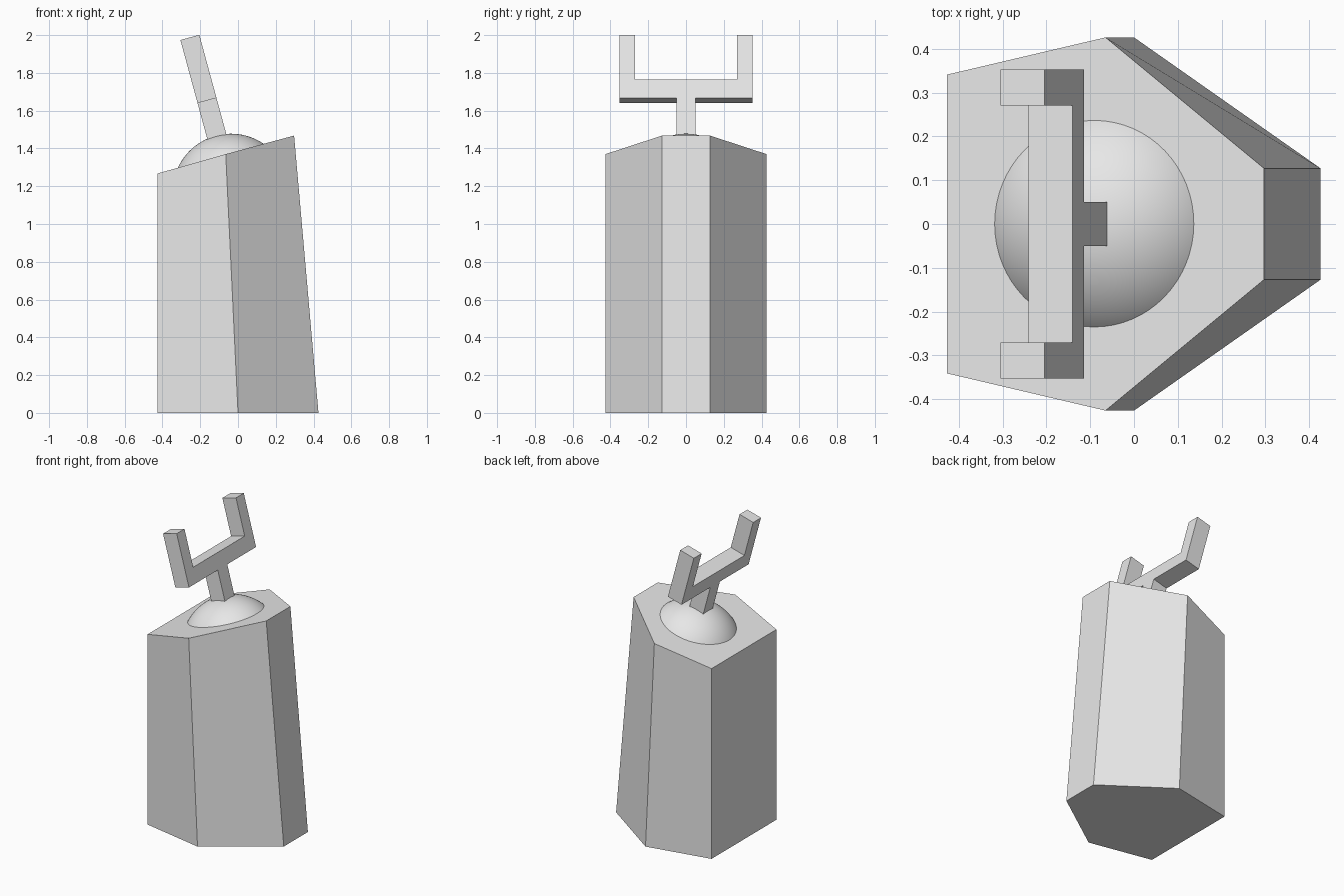
import bpy, bmesh, math
from mathutils import Matrix, Vector

cube = bpy.data.objects.get("Cube")
if cube:
    bpy.data.objects.remove(cube, do_unlink=True)

grey = bpy.data.materials.new("light grey")
grey.use_nodes = True
GREY = (0.8, 0.8, 0.8, 1)
grey.diffuse_color = GREY
grey.node_tree.nodes["Principled BSDF"].inputs["Base Color"].default_value = GREY

# Frame of the sloping top: local z is the slope's normal
SLOPE = Matrix.Translation((-0.09, 0, 1.362)) @ Matrix.Rotation(math.radians(-15.2), 4, 'Y')


def finish(name, bm, matrix=Matrix()):
    bmesh.ops.transform(bm, matrix=matrix, verts=bm.verts)
    bmesh.ops.recalc_face_normals(bm, faces=bm.faces)
    mesh = bpy.data.meshes.new(name)
    bm.to_mesh(mesh)
    bm.free()
    mesh.materials.append(grey)
    obj = bpy.data.objects.new(name, mesh)
    bpy.context.collection.objects.link(obj)
    return obj


# Six-sided pedestal: (bottom x, top x, top z, half width) for each mirrored pair
pairs = [(-0.427, -0.427, 1.267, 0.341), (0, -0.065, 1.37, 0.426), (0.426, 0.297, 1.468, 0.127)]
ring = [(p, -1) for p in pairs] + [(p, 1) for p in reversed(pairs)]
bm = bmesh.new()
low = [bm.verts.new((p[0], s * p[3], 0)) for p, s in ring]
high = [bm.verts.new((p[1], s * p[3], p[2])) for p, s in ring]
bm.faces.new(low)
bm.faces.new(high)
for i in range(len(ring)):
    j = (i + 1) % len(ring)
    bm.faces.new((low[i], low[j], high[j], high[i]))
finish("pedestal", bm)

# Smooth shallow dome: a sphere cut just under the sloping top
RADIUS, DEPTH = 0.309, 0.2
bm = bmesh.new()
bmesh.ops.create_uvsphere(bm, u_segments=64, v_segments=48, radius=RADIUS,
                          matrix=Matrix.Translation((0, 0, -DEPTH)))
bmesh.ops.bisect_plane(bm, geom=bm.verts[:] + bm.edges[:] + bm.faces[:],
                       plane_co=(0, 0, -0.02), plane_no=(0, 0, 1), clear_inner=True)
for f in bm.faces:
    f.smooth = True
finish("dome", bm, SLOPE)

# Two-pronged fork: mirrored outline (y, height) extruded to thickness
half = [(0.05, 0.05), (0.05, 0.301), (0.353, 0.301), (0.353, 0.647), (0.271, 0.647), (0.271, 0.401)]
outline = half + [(-y, h) for y, h in reversed(half)]
bm = bmesh.new()
face = bm.faces.new([bm.verts.new((-0.047, y, h)) for y, h in outline])
ext = bmesh.ops.extrude_face_region(bm, geom=[face])
bmesh.ops.translate(bm, vec=Vector((0.104, 0, 0)),
                    verts=[v for v in ext["geom"] if isinstance(v, bmesh.types.BMVert)])
finish("fork", bm, SLOPE)
